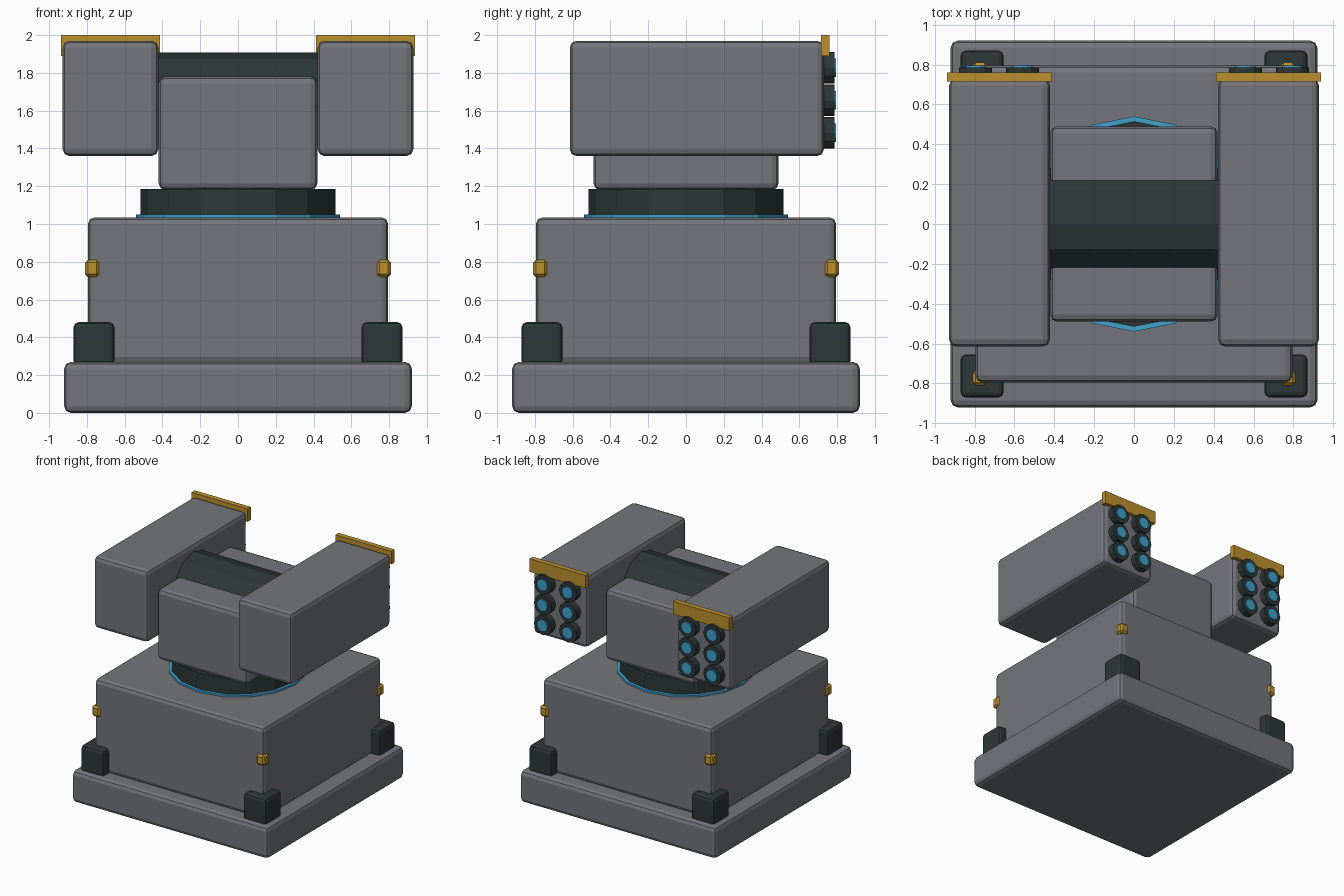
import bpy
from math import pi

if "Cube" in bpy.data.objects:
    bpy.data.objects.remove(bpy.data.objects["Cube"], do_unlink=True)


def material(name, rgb):
    m = bpy.data.materials.new(name)
    m.use_nodes = True
    m.diffuse_color = (*rgb, 1)
    m.node_tree.nodes["Principled BSDF"].inputs["Base Color"].default_value = (*rgb, 1)
    return m


grey = material("armour grey", (0.175, 0.182, 0.2))
dark = material("dark metal", (0.026, 0.038, 0.038))
yellow = material("warning yellow", (0.5, 0.28, 0.026))
blue = material("glow blue", (0.05, 0.36, 0.6))


def box(name, mat, lo, hi, bevel=0.0, segments=2):
    """Box between two corners, with optional rounded edges."""
    centre = [(a + b) / 2 for a, b in zip(lo, hi)]
    bpy.ops.mesh.primitive_cube_add(size=1, location=centre)
    ob = bpy.context.object
    ob.name = name
    ob.scale = [b - a for a, b in zip(lo, hi)]
    bpy.ops.object.transform_apply(location=False, rotation=False, scale=True)
    ob.data.materials.append(mat)
    if bevel:
        mod = ob.modifiers.new("rounded_edges", 'BEVEL')
        mod.width = bevel
        mod.segments = segments
    return ob


def cylinder(name, mat, radius, length, centre, sides, rotation=(0, 0, 0)):
    bpy.ops.mesh.primitive_cylinder_add(vertices=sides, radius=radius, depth=length,
                                        location=centre, rotation=rotation)
    ob = bpy.context.object
    ob.name = name
    ob.data.materials.append(mat)
    return ob


def mirrored_box(name, mat, lo, hi, sx, sy=1, **kw):
    """Box mirrored to the side given by the signs sx and sy."""
    xs = sorted((lo[0] * sx, hi[0] * sx))
    ys = sorted((lo[1] * sy, hi[1] * sy))
    return box(name, mat, (xs[0], ys[0], lo[2]), (xs[1], ys[1], hi[2]), **kw)


# Foundation and hull
box("base_plate", grey, (-0.92, -0.92, 0), (0.92, 0.92, 0.27), 0.035)
box("hull", grey, (-0.795, -0.795, 0.26), (0.795, 0.795, 1.035), 0.035)

# Corner feet and corner marker lights
for sx, side in ((1, "left"), (-1, "right")):
    for sy, end in ((-1, "front"), (1, "back")):
        mirrored_box(f"{end}_{side}_foot", dark, (0.655, 0.655, 0.25),
                     (0.87, 0.87, 0.48), sx, sy, bevel=0.025)
        mirrored_box(f"{end}_{side}_marker", yellow, (0.735, 0.735, 0.72),
                     (0.81, 0.81, 0.81), sx, sy, bevel=0.015, segments=1)

# Turntable with glowing rim
cylinder("turntable_rim", blue, 0.54, 0.03, (0, 0, 1.035), 16)
cylinder("turntable", dark, 0.515, 0.16, (0, 0, 1.105), 16)

# Turret body and the axle across it
box("turret_body", grey, (-0.42, -0.49, 1.18), (0.42, 0.49, 1.78), 0.035)
cylinder("axle", dark, 0.25, 0.9, (0, 0, 1.657), 12, (0, pi / 2, 0))

# Launcher pods with trim bars and tubes at the muzzle end
for sx, side in ((1, "left"), (-1, "right")):
    mirrored_box(f"{side}_pod", grey, (0.422, -0.615, 1.36), (0.928, 0.73, 1.97),
                 sx, bevel=0.035)
    mirrored_box(f"{side}_pod_trim", yellow, (0.412, 0.716, 1.89), (0.938, 0.76, 2.0), sx)
    for column in (-1, 1):
        for row in (-1, 0, 1):
            x = sx * 0.677 + column * 0.118
            z = 1.655 + row * 0.172
            cylinder(f"{side}_tube", dark, 0.083, 0.08, (x, 0.745, z), 12, (pi / 2, 0, 0))
            cylinder(f"{side}_tube_lens", blue, 0.05, 0.03, (x, 0.78, z), 12, (pi / 2, 0, 0))
